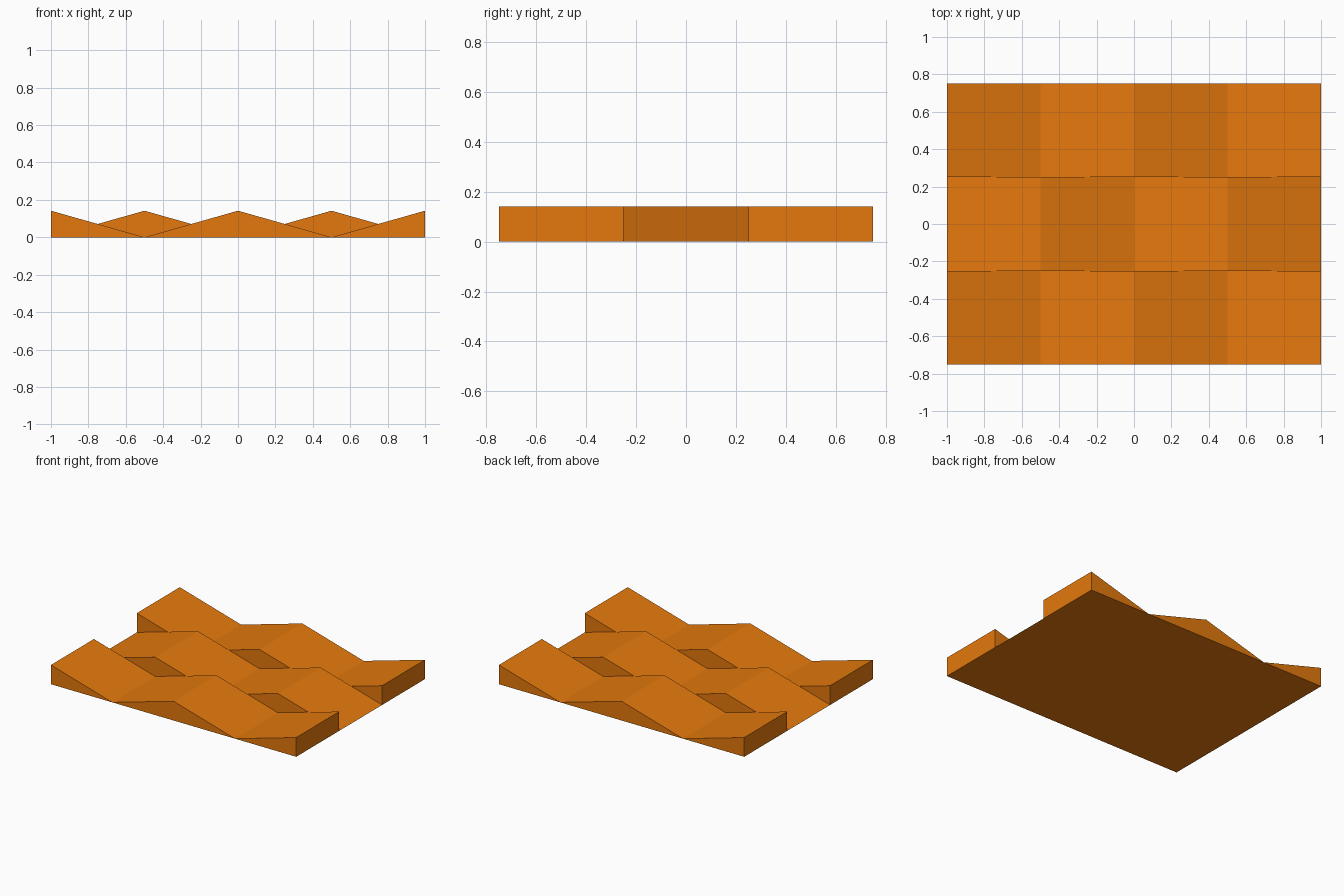
import bpy, bmesh

if "Cube" in bpy.data.objects:
    bpy.data.objects.remove(bpy.data.objects["Cube"])

PEAK = 0.142      # ridge height
STEP = 0.25       # half of one slope; neighbouring rows cross here
ROWS = 3          # strips along y, each 0.5 deep
COLS = 8

bm = bmesh.new()


def height(row, i):
    """Zigzag height at column line i; odd rows are shifted by half a wave."""
    if row < 0 or row >= ROWS:
        return 0.0
    phase = (i + 2 * (row % 2)) % 4
    return PEAK * abs(phase - 2) / 2


def face(points):
    """Add a face, dropping repeated points and empty faces."""
    unique = list(dict.fromkeys((round(x, 5), round(y, 5), round(z, 5)) for x, y, z in points))
    if len(unique) > 2:
        bm.faces.new([bm.verts.new(p) for p in unique])


for i in range(COLS):
    x0, x1 = -1 + i * STEP, -1 + (i + 1) * STEP
    # sloped tops and flat underside
    for row in range(ROWS):
        y0, y1 = -0.75 + row * 0.5, -0.25 + row * 0.5
        a, b = height(row, i), height(row, i + 1)
        face([(x0, y0, a), (x1, y0, b), (x1, y1, b), (x0, y1, a)])
        face([(x0, y0, 0), (x0, y1, 0), (x1, y1, 0), (x1, y0, 0)])
    # front, back and stepped walls between the rows
    for row in range(ROWS + 1):
        y = -0.75 + row * 0.5
        a0, a1 = height(row - 1, i), height(row - 1, i + 1)
        b0, b1 = height(row, i), height(row, i + 1)
        face([(x0, y, a0), (x1, y, a1), (x1, y, b1), (x0, y, b0)])

# end walls
for row in range(ROWS):
    y0, y1 = -0.75 + row * 0.5, -0.25 + row * 0.5
    a, b = height(row, 0), height(row, COLS)
    face([(-1, y1, 0), (-1, y0, 0), (-1, y0, a), (-1, y1, a)])
    face([(1, y0, 0), (1, y1, 0), (1, y1, b), (1, y0, b)])

bmesh.ops.remove_doubles(bm, verts=bm.verts, dist=1e-4)
mesh = bpy.data.meshes.new("zigzag_tile")
bm.to_mesh(mesh)
bm.free()

tile = bpy.data.objects.new("zigzag_tile", mesh)
bpy.context.collection.objects.link(tile)
orange = bpy.data.materials.new("orange")
orange.diffuse_color = (0.78, 0.19, 0.004, 1)
orange.use_nodes = True
orange.node_tree.nodes["Principled BSDF"].inputs["Base Color"].default_value = orange.diffuse_color
mesh.materials.append(orange)
